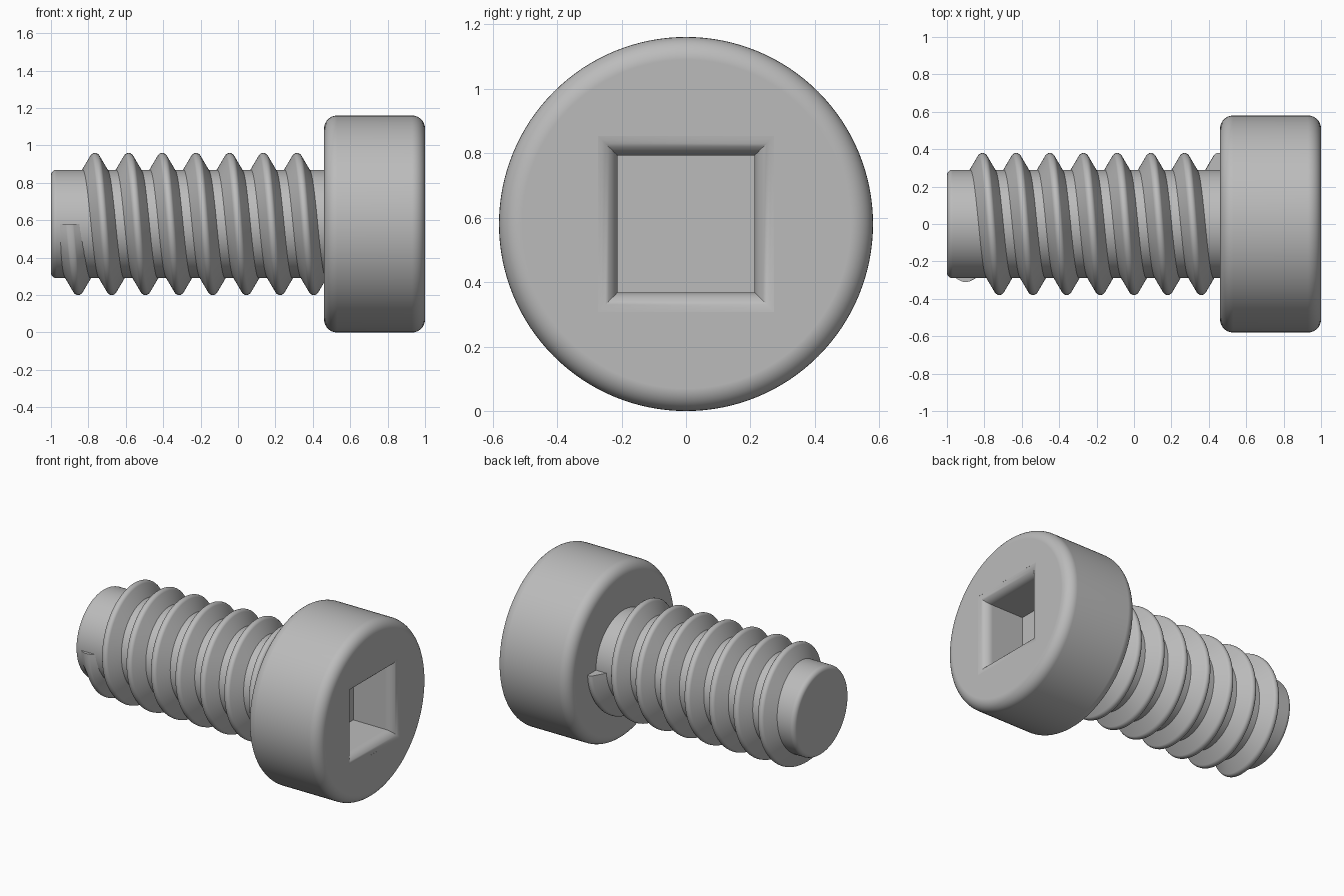
import bpy
import bmesh
from math import sin, cos, pi, radians
from mathutils import Vector

if "Cube" in bpy.data.objects:
    bpy.data.objects.remove(bpy.data.objects["Cube"], do_unlink=True)

AXIS_Z = 0.58
HEAD_R, HEAD_BACK, HEAD_FRONT, HEAD_FILLET = 0.58, 0.46, 1.0, 0.07
SHANK_R, TIP_FILLET = 0.29, 0.03
PITCH, TURNS, THREAD_START, CREST_R = 0.18, 7.5, -0.9, 0.38

steel = bpy.data.materials.new("plain grey steel")
steel.use_nodes = True
steel.diffuse_color = (0.5, 0.5, 0.5, 1)
steel.node_tree.nodes["Principled BSDF"].inputs["Base Color"].default_value = (0.5, 0.5, 0.5, 1)


def finish(bm, name):
    bmesh.ops.recalc_face_normals(bm, faces=bm.faces)
    mesh = bpy.data.meshes.new(name)
    bm.to_mesh(mesh)
    bm.free()
    mesh.materials.append(steel)
    obj = bpy.data.objects.new(name, mesh)
    bpy.context.collection.objects.link(obj)
    return obj


def activate(obj):
    bpy.ops.object.select_all(action='DESELECT')
    obj.select_set(True)
    bpy.context.view_layer.objects.active = obj


def smooth(obj):
    activate(obj)
    bpy.ops.object.shade_smooth_by_angle(angle=radians(35))
    weighted = obj.modifiers.new("flat_ends", 'WEIGHTED_NORMAL')
    weighted.keep_sharp = True


def arc(cx, cr, radius, start, end, steps=8):
    """Points (x, r) on an arc, angles in degrees from +x."""
    angles = [radians(start + (end - start) * i / steps) for i in range(steps + 1)]
    return [(cx + radius * cos(a), cr + radius * sin(a)) for a in angles]


def loft(rings, name):
    """Skin closed rings of points and cap both ends."""
    bm = bmesh.new()
    loops = [[bm.verts.new(p) for p in ring] for ring in rings]
    for a, b in zip(loops, loops[1:]):
        for i in range(len(a)):
            j = (i + 1) % len(a)
            bm.faces.new((a[i], a[j], b[j], b[i]))
    bm.faces.new(loops[0])
    bm.faces.new(loops[-1])
    return finish(bm, name)


def around(x, r, t):
    # Angle runs front, bottom, back, top
    return Vector((x, -r * cos(t), AXIS_Z - r * sin(t)))


def lathe(profile, name, sides=128):
    return loft([[around(x, r, 2 * pi * i / sides) for i in range(sides)]
                 for x, r in profile], name)


# Head: cylinder with rounded rims
f = HEAD_FILLET
head = lathe(arc(HEAD_BACK + f, HEAD_R - f, f, 180, 90)
             + arc(HEAD_FRONT - f, HEAD_R - f, f, 90, 0), "head")

# Square socket with a filleted mouth
half, depth, mouth = 0.2125, 0.3, 0.065
flare = arc(HEAD_FRONT - mouth, half + mouth, mouth, -90, -4)
sections = [(HEAD_FRONT - depth, half)] + flare + [(HEAD_FRONT + 0.05, flare[-1][1])]
corners = [(-1, -1), (1, -1), (1, 1), (-1, 1)]
cutter = loft([[(x, h * a, AXIS_Z + h * b) for a, b in corners] for x, h in sections],
              "socket_cutter")
cutter.hide_render = True
activate(head)
cut = head.modifiers.new("socket", 'BOOLEAN')
cut.operation, cut.solver, cut.object = 'DIFFERENCE', 'EXACT', cutter
bpy.ops.object.modifier_apply(modifier=cut.name)
bpy.data.objects.remove(cutter, do_unlink=True)
smooth(head)

# Shank with a slightly rounded tip
shank = lathe(arc(-1 + TIP_FILLET, SHANK_R - TIP_FILLET, TIP_FILLET, 180, 90)
              + [(HEAD_BACK + 0.05, SHANK_R)], "shank")
smooth(shank)

# Helical thread: round-crested ridge that fades in at the tip
root, crest = SHANK_R - 0.01, 0.025
ridge = [(-0.072, root)] + arc(0, CREST_R - crest, crest, 150, 30, 6) + [(0.072, root)]
steps = 72
rings = []
for i in range(int(TURNS * steps) + 1):
    t = 2 * pi * i / steps
    k = min(1, t / radians(80))
    grow = 0.3 + 0.7 * k * k * (3 - 2 * k)
    x0 = THREAD_START + PITCH * i / steps
    rings.append([around(x0 + x, root + (r - root) * grow, t) for x, r in ridge])
thread = loft(rings, "thread")
smooth(thread)
